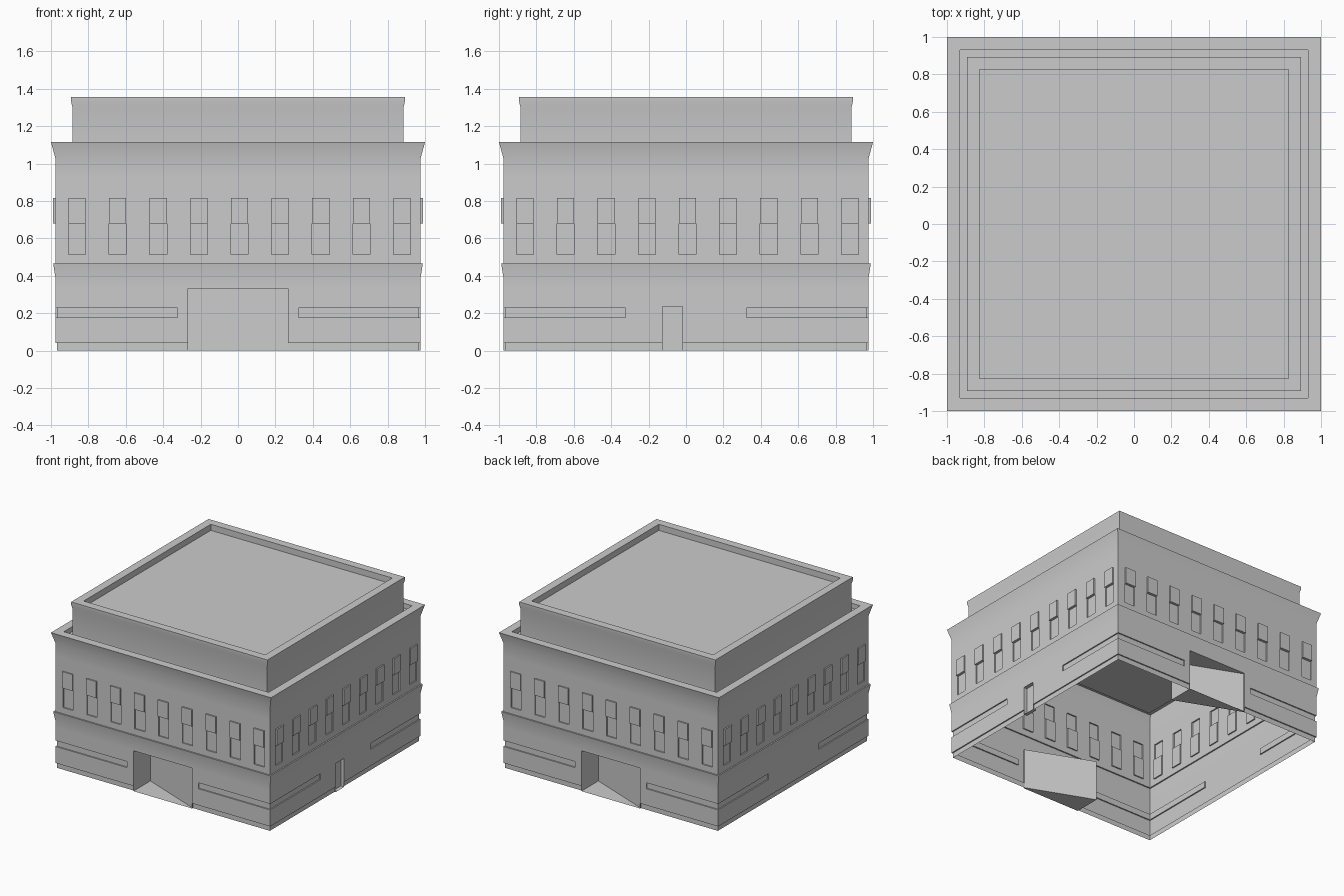
import bpy, bmesh, math
from mathutils import Matrix, Vector

if "Cube" in bpy.data.objects:
    bpy.data.objects.remove(bpy.data.objects["Cube"], do_unlink=True)

stone = bpy.data.materials.new("grey_stone")
stone.use_nodes = True
grey = (0.6, 0.6, 0.6, 1)
stone.diffuse_color = grey
stone.node_tree.nodes["Principled BSDF"].inputs["Base Color"].default_value = grey

WALL, OUT, IN = 0.977, 0.988, 0.967
TERRACE = 1.075
# wall rows from the ground up: top height, depth at bottom, depth at top
ROWS = [(0.042, IN, IN), (0.178, WALL, WALL), (0.227, WALL, WALL), (0.235, WALL, WALL),
        (0.332, WALL, WALL), (0.395, WALL, WALL), (0.465, WALL, OUT),
        (0.515, WALL, WALL), (0.68, WALL, WALL), (0.815, WALL, WALL),
        (0.92, WALL, WALL), (1.03, WALL, WALL), (1.115, WALL, 1.0)]
GROOVE_ROW, SASH_LOW, SASH_HIGH = 2, 8, 9
GROOVE_ENDS = (-0.324, 0.324)
WINDOWS = [(0.008 + 0.2172 * i - 0.046, 0.008 + 0.2172 * i + 0.046) for i in range(-4, 5)]
# openings per side: left edge, right edge, rows tall, top, left depth, right depth
GATE = (-0.267, 0.267, 5, 0.332, 0.22, 0.01)
DOOR = (-0.126, -0.018, 4, 0.235, 0.03, 0.03)
SIDES = [GATE, DOOR, GATE, None]


def finish(name, bm):
    bmesh.ops.remove_doubles(bm, verts=bm.verts, dist=0.0005)
    mesh = bpy.data.meshes.new(name)
    bm.to_mesh(mesh)
    bm.free()
    mesh.materials.append(stone)
    obj = bpy.data.objects.new(name, mesh)
    bpy.context.collection.objects.link(obj)
    bpy.ops.object.select_all(action='DESELECT')
    obj.select_set(True)
    bpy.context.view_layer.objects.active = obj
    bpy.ops.object.shade_smooth_by_angle(angle=math.radians(30))


def add_face(bm, turn, points):
    """Points are (along, depth, height), seen from outside the wall."""
    verts = [bm.verts.new(turn @ Vector((u, -d, z))) for u, d, z in points]
    bm.faces.new(verts)


def cell_depth(row, left, right, opening):
    """Bottom and top depth of a wall cell, or None inside an opening."""
    mid = (left + right) / 2
    if opening and row < opening[2] and opening[0] < mid < opening[1]:
        return None
    if row == GROOVE_ROW and not GROOVE_ENDS[0] < mid < GROOVE_ENDS[1]:
        return IN, IN
    if row in (SASH_LOW, SASH_HIGH) and any(a < mid < b for a, b in WINDOWS):
        d = IN if row == SASH_LOW else OUT
        return d, d
    return ROWS[row][1:]


def build_wall(bm, turn, opening):
    cuts = sorted({c for w in WINDOWS for c in w} | set(GROOVE_ENDS)
                  | set(opening[:2] if opening else ()))
    cuts = [-1] + cuts + [1]

    def at(u, d):                       # outer cuts follow the mitred corner
        return u * d if abs(u) == 1 else u

    floor = 0
    grid = []
    for r, row in enumerate(ROWS):
        top = row[0]
        cells = [cell_depth(r, left, right, opening)
                 for left, right in zip(cuts, cuts[1:])]
        grid.append(cells)
        for c, cell in enumerate(cells):
            left, right = cuts[c], cuts[c + 1]
            if cell is None:
                continue
            a, b = cell
            add_face(bm, turn, [(at(left, a), a, floor), (at(right, a), a, floor),
                                (at(right, b), b, top), (at(left, b), b, top)])
            # jamb towards the next cell
            side = cells[c + 1] if c + 1 < len(cells) else None
            if side and abs(side[0] - a) > 0.001:
                add_face(bm, turn, [(right, a, floor), (right, side[0], floor),
                                    (right, side[1], top), (right, b, top)])
            # ledge towards the cell below
            below = grid[r - 1][c] if r else None
            if below and abs(below[1] - a) > 0.001:
                e = below[1]
                add_face(bm, turn, [(at(left, e), e, floor), (at(right, e), e, floor),
                                    (at(right, a), a, floor), (at(left, a), a, floor)])
        floor = top


def build_recess(bm, turn, opening):
    """Entrance recess; unequal jamb depths give a slanted inner wall."""
    left, right, _, top, deep_left, deep_right = opening
    plan = [(left, WALL), (right, WALL), (right, WALL - deep_right), (left, WALL - deep_left)]
    low = [(u, d, 0) for u, d in plan]
    high = [(u, d, top) for u, d in plan]
    add_face(bm, turn, low)
    add_face(bm, turn, high[::-1])
    for i in (1, 2, 3):
        j = (i + 1) % 4
        add_face(bm, turn, [low[j], low[i], high[i], high[j]])


def square_sweep(name, profile):
    """Square rings through (half width, height) points, capped at the end."""
    bm = bmesh.new()
    rings = [[bm.verts.new((sx * w, sy * w, z))
              for sx, sy in ((-1, -1), (1, -1), (1, 1), (-1, 1))] for w, z in profile]
    for a, b in zip(rings, rings[1:]):
        for i in range(4):
            j = (i + 1) % 4
            bm.faces.new((a[i], a[j], b[j], b[i]))
    bm.faces.new(rings[-1])
    finish(name, bm)


# outer walls with plinth, grooves, band, sash windows and flared cornice
walls = bmesh.new()
entrances = bmesh.new()
for k, opening in enumerate(SIDES):
    turn = Matrix.Rotation(k * math.pi / 2, 3, 'Z')
    build_wall(walls, turn, opening)
    if opening:
        build_recess(entrances, turn, opening)
finish("outer_walls", walls)
finish("entrance_recesses", entrances)

# parapet top and terrace floor
square_sweep("parapet_and_terrace", [(1.0, 1.115), (0.931, 1.115), (0.931, TERRACE)])

# set-back upper storey with a sunken roof
square_sweep("upper_storey", [(0.885, TERRACE), (0.885, 1.30), (0.892, 1.33),
                              (0.892, 1.355), (0.825, 1.355), (0.825, 1.305)])
